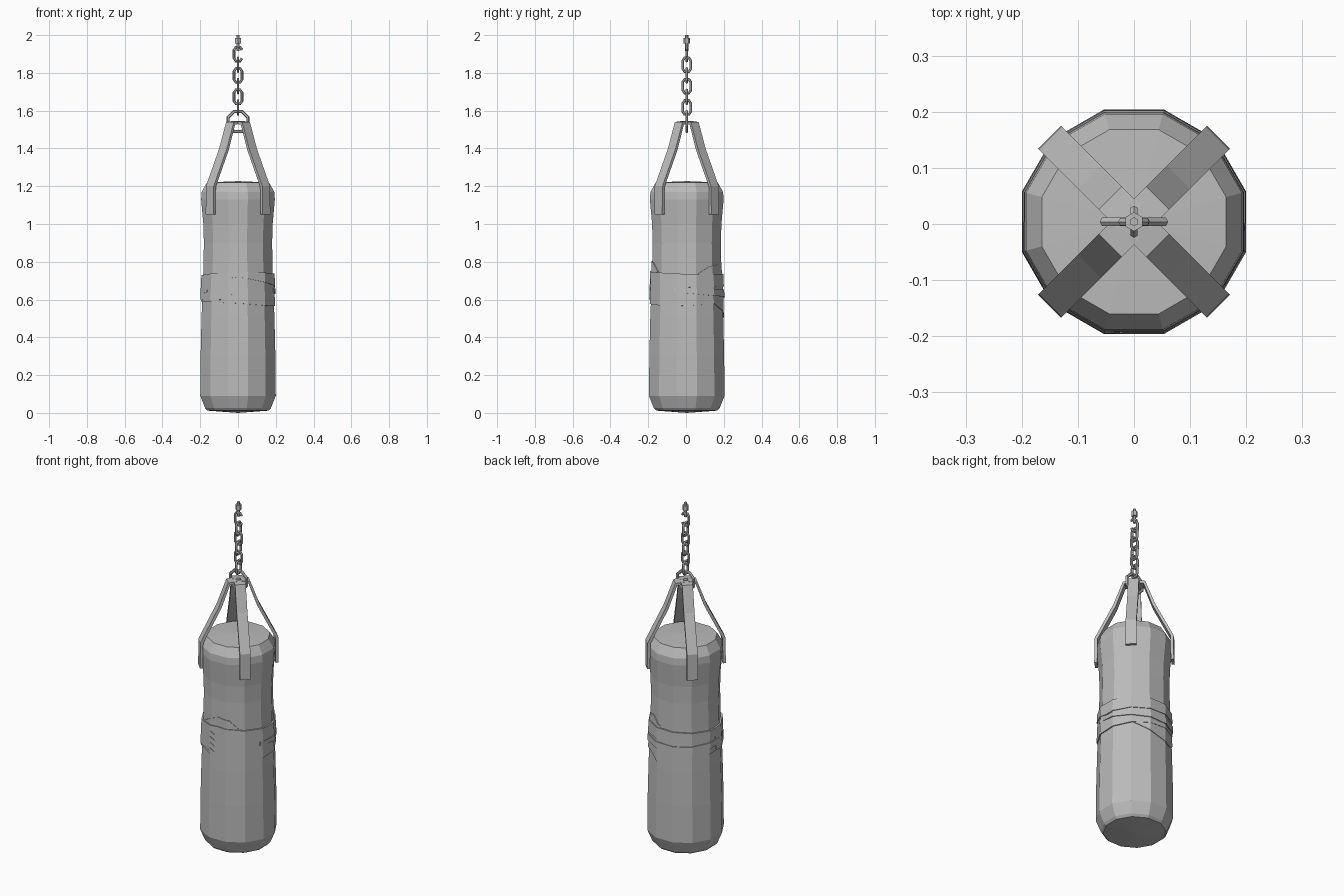
import bpy, bmesh
from math import sin, cos, radians, pi
from mathutils import Vector

cube = bpy.data.objects.get("Cube")
if cube:
    bpy.data.objects.remove(cube, do_unlink=True)

grey = bpy.data.materials.new("worn_grey")
grey.use_nodes = True
grey.diffuse_color = (0.5, 0.5, 0.5, 1)
shader = next(n for n in grey.node_tree.nodes if n.type == 'BSDF_PRINCIPLED')
shader.inputs["Base Color"].default_value = (0.5, 0.5, 0.5, 1)
shader.inputs["Roughness"].default_value = 0.8

SHIFT_Y = 0.004
SIDES = 12


def finish(name, bm, thickness=0):
    """Turn a bmesh into a flat shaded object, optionally thickened inward."""
    if not thickness:
        bmesh.ops.recalc_face_normals(bm, faces=bm.faces)
    mesh = bpy.data.meshes.new(name)
    bm.to_mesh(mesh)
    bm.free()
    mesh.materials.append(grey)
    obj = bpy.data.objects.new(name, mesh)
    obj.location.y = SHIFT_Y
    bpy.context.collection.objects.link(obj)
    if thickness:
        mod = obj.modifiers.new("thickness", 'SOLIDIFY')
        mod.thickness = thickness
        mod.offset = -1
    return obj


def bridge(bm, a, b, closed):
    n = len(a)
    for i in range(n if closed else n - 1):
        j = (i + 1) % n
        bm.faces.new((a[i], b[i], b[j], a[j]))


def lerp(table, x):
    """Interpolate rows of (key, values...) at key x."""
    for p, q in zip(table, table[1:]):
        if x <= q[0]:
            t = (x - p[0]) / (q[0] - p[0])
            return [u + (v - u) * t for u, v in zip(p[1:], q[1:])]
    return list(table[-1][1:])


# Bag body: (height, corner radius) profile with twelve sides
PROFILE = [(0.012, 0.168), (0.025, 0.18), (0.09, 0.207), (0.3, 0.205),
           (0.5, 0.2), (0.75, 0.19), (0.9, 0.187), (1.0, 0.19),
           (1.13, 0.202), (1.17, 0.199), (1.22, 0.17)]

bm = bmesh.new()
rings = []
for z, r in PROFILE:
    angles = [2 * pi * (k + 0.5) / SIDES for k in range(SIDES)]
    rings.append([bm.verts.new((r * cos(a), r * sin(a), z)) for a in angles])
for low, high in zip(rings, rings[1:]):
    bridge(bm, low, high, True)
for ring, z in ((rings[0], 0.0), (rings[-1], 1.227)):
    tip = bm.verts.new((0, 0, z))
    for k in range(SIDES):
        bm.faces.new((ring[k], ring[(k + 1) % SIDES], tip))
finish("bag_body", bm)


def surface_point(deg, z, offset):
    """Point on the faceted bag wall, pushed outward."""
    corner = lerp(PROFILE, z)[0] + offset
    r = corner * cos(radians(15)) / cos(radians(deg - 30 * round(deg / 30)))
    return (r * cos(radians(deg)), r * sin(radians(deg)), z)


def tape(name, stations, offset, teeth=0):
    """Strip round the bag; stations are (degrees, low, high)."""
    start, end = stations[0][0], stations[-1][0]
    inner = [d for d in range(0, 720, 15) if start < d < end]
    columns = sorted(set([start, end] + inner + [s[0] for s in stations]))
    rows = 2 * teeth + 1 if teeth else 2
    bm = bmesh.new()
    grid = []
    for deg in columns:
        low, high = lerp(stations, deg)
        column = []
        for i in range(rows):
            z = low + (high - low) * i / (rows - 1)
            tooth = 8 if teeth and deg == end and i % 2 == 0 else 0
            column.append(bm.verts.new(surface_point(deg + tooth, z, offset)))
        grid.append(column)
    for a, b in zip(grid, grid[1:]):
        bridge(bm, a, b, False)
    for f in bm.faces:
        out = f.calc_center_median()
        if f.normal.length == 0:
            f.normal_update()
        if f.normal.dot(Vector((out.x, out.y, 0))) < 0:
            f.normal_flip()
    finish(name, bm, offset + 0.003)


# Tape wraps round the middle, from the innermost layer outward
tape("tape_base_wrap", [(0, 0.568, 0.73), (90, 0.585, 0.73), (180, 0.592, 0.725),
                        (270, 0.58, 0.745), (330, 0.565, 0.735), (360, 0.568, 0.73)], 0.006)
tape("tape_top_wrap", [(0, 0.665, 0.735), (90, 0.67, 0.735), (180, 0.675, 0.725),
                       (270, 0.72, 0.75), (360, 0.665, 0.735)], 0.010)
tape("tape_back_wrap", [(-20, 0.64, 0.66), (45, 0.62, 0.655), (120, 0.61, 0.65),
                        (180, 0.625, 0.66), (215, 0.64, 0.66)], 0.011)
tape("tape_back_tongue", [(50, 0.575, 0.6), (80, 0.53, 0.6), (110, 0.5, 0.6),
                          (125, 0.505, 0.6), (160, 0.575, 0.6)], 0.004)
tape("tape_front_flap", [(235, 0.735, 0.75), (255, 0.735, 0.785), (270, 0.735, 0.803),
                         (290, 0.735, 0.795), (305, 0.735, 0.75)], 0.004)
tape("tape_side_flap", [(20, 0.72, 0.74), (40, 0.72, 0.775), (60, 0.72, 0.785),
                        (80, 0.72, 0.745)], 0.004)
tape("tape_torn_end", [(180, 0.6, 0.72), (225, 0.598, 0.725), (256, 0.6, 0.73)],
     0.010, teeth=4)

# Four hanging straps on the diagonals: (radius, height) path
STRAP = [(0.012, 1.545), (0.06, 1.54), (0.112, 1.4), (0.211, 1.2), (0.213, 1.05)]
for k, side in enumerate(("back_left", "back_right", "front_right", "front_left")):
    a = radians(45 + 90 * k)
    out, across = Vector((cos(a), sin(a), 0)), Vector((-sin(a), cos(a), 0))
    bm = bmesh.new()
    pairs = [[bm.verts.new(out * r + across * w + Vector((0, 0, z))) for w in (-0.029, 0.029)]
             for r, z in STRAP]
    for p, q in zip(pairs, pairs[1:]):
        bridge(bm, p, q, False)
    finish("strap_" + side, bm, 0.016)


def tube(name, path, radius, turned=False, closed=True, sides=6):
    """Sweep a faceted wire along (across, height) points in an upright plane."""
    wide, deep = Vector((1, 0, 0)), Vector((0, 1, 0))
    if turned:
        wide, deep = deep, wide
    pts = [wide * u + Vector((0, 0, z)) for u, z in path]
    n = len(pts)
    bm = bmesh.new()
    loops = []
    for i, p in enumerate(pts):
        before = pts[(i - 1) % n] if closed or i else p
        after = pts[(i + 1) % n] if closed or i < n - 1 else p
        normal = (after - before).normalized().cross(deep)
        loops.append([bm.verts.new(p + (normal * cos(t) + deep * sin(t)) * radius)
                      for t in (2 * pi * s / sides for s in range(sides))])
    for i in range(n if closed else n - 1):
        bridge(bm, loops[i], loops[(i + 1) % n], True)
    if not closed:
        bm.faces.new(loops[0])
        bm.faces.new(loops[-1])
    finish(name, bm)


# Ring that gathers the straps
tube("strap_ring", [(0.057 * cos(pi * (k + 0.5) / 4), 1.542 + 0.057 * sin(pi * (k + 0.5) / 4))
                    for k in range(8)], 0.009)

# Chain of alternating links, the top one left open on one side
LINK = [(0.021, 0.022), (0.011, 0.037), (-0.011, 0.037), (-0.021, 0.022),
        (-0.021, -0.022), (-0.011, -0.037), (0.011, -0.037), (0.021, -0.022)]
for k in range(6):
    z = 1.617 + 0.0565 * k
    tube("chain_link_%d" % (k + 1), [(u, z + h) for u, h in LINK], 0.0075,
         turned=k % 2 == 0, closed=k < 5)

# Top pin with a hexagonal collar
for name, r, low, high in (("top_pin", 0.008, 1.915, 2.0), ("top_collar", 0.017, 1.955, 1.985)):
    bm = bmesh.new()
    bmesh.ops.create_cone(bm, cap_ends=True, segments=6, radius1=r, radius2=r, depth=high - low)
    bmesh.ops.translate(bm, verts=bm.verts, vec=(0, 0, (low + high) / 2))
    finish(name, bm)
